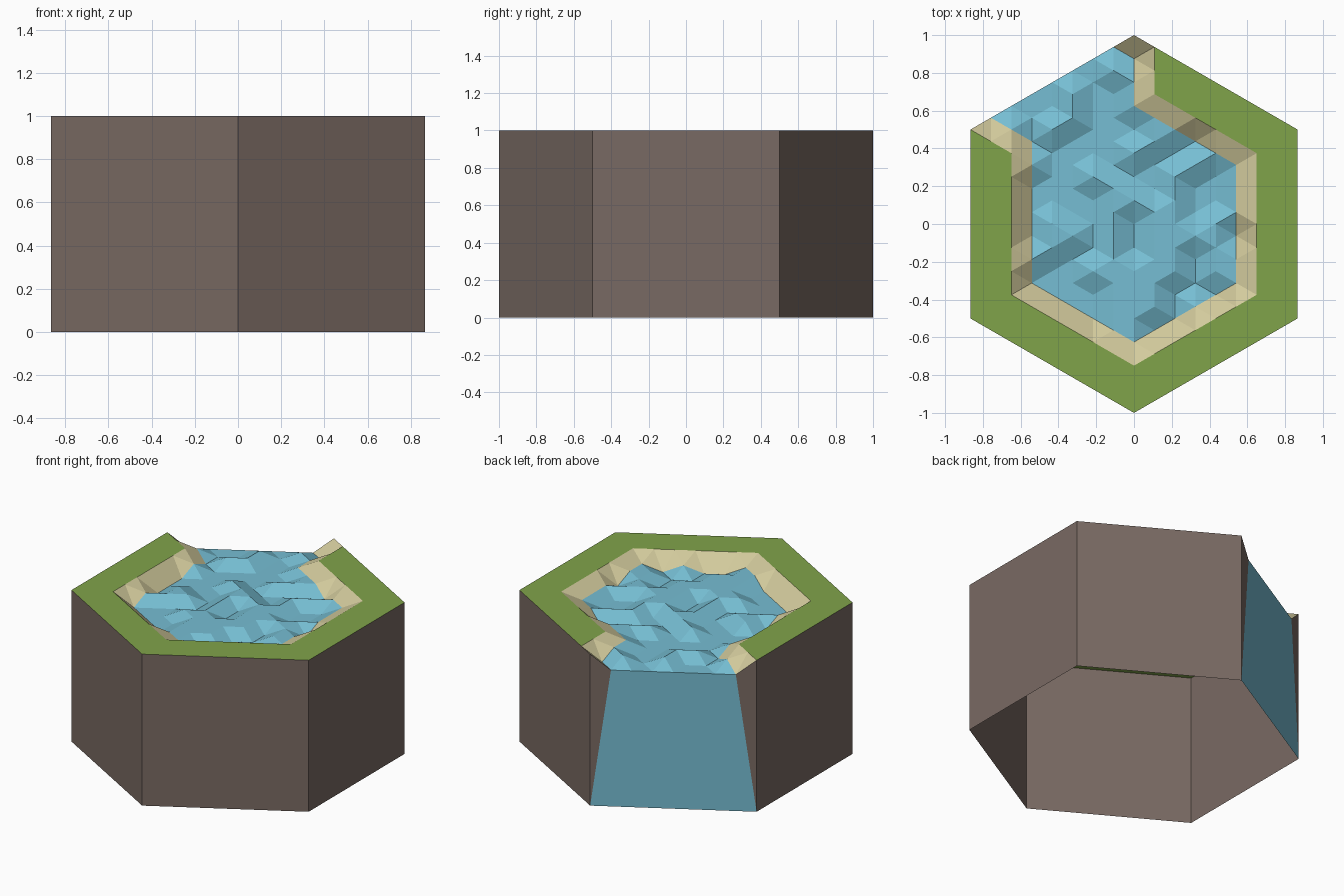
import bpy, math, random
from mathutils import Vector

if "Cube" in bpy.data.objects:
    bpy.data.objects.remove(bpy.data.objects["Cube"])

random.seed(7)
N = 8                                   # grid cells per hexagon side
STEP = math.sqrt(3) / 2 / N             # spacing between grid rows
WATER, WAVE, TOP = 0.90, 0.05, 1.0


def material(name, rgb):
    lin = [((c / 255 + 0.055) / 1.055) ** 2.4 for c in rgb]
    m = bpy.data.materials.new(name)
    m.diffuse_color = (*lin, 1)
    m.use_nodes = True
    m.node_tree.nodes["Principled BSDF"].inputs["Base Color"].default_value = m.diffuse_color
    return m


GRASS = material("grass green", (128, 163, 74))
SAND = material("sand", (211, 203, 157))
BLUE = material("water blue", (118, 190, 211))
EARTH = material("earth brown", (121, 106, 99))


def make_object(name, polys, mat):
    """Flat-shaded object from a list of polygons, sharing equal corners."""
    index, faces = {}, []
    for poly in polys:
        faces.append([index.setdefault(tuple(round(c, 5) for c in p), len(index)) for p in poly])
    mesh = bpy.data.meshes.new(name)
    mesh.from_pydata(list(index), [], faces)
    mesh.materials.append(mat)
    obj = bpy.data.objects.new(name, mesh)
    bpy.context.collection.objects.link(obj)


# Triangular grid: a = rows along 0 degrees, b = rows along 120 degrees
def is_low(a, b):
    ring = max(abs(a), abs(b), abs(a + b))
    channel = b >= 6 and a + b >= 1 and a <= 0 and (a, b) != (0, N)
    return ring <= 5 or channel


points = {}
for a in range(-N, N + 1):
    for b in range(-N, N + 1):
        if abs(a + b) > N:
            continue
        x = a * STEP
        y = (b * STEP + x / 2) / (math.sqrt(3) / 2)
        z = TOP
        if is_low(a, b):
            z = WATER if b == N else WATER + random.choice((0, WAVE))
        points[a, b] = (x, y, z)

# Sort the surface triangles into grass, sand bank and water
groups = {0: [], 1: [], 3: []}
for (a, b) in points:
    for tri in (((a, b), (a + 1, b), (a, b + 1)),
                ((a + 1, b), (a + 1, b - 1), (a, b))):
        if all(k in points for k in tri):
            low = sum(is_low(*k) for k in tri)
            p = [Vector(points[k]) for k in tri]
            if (p[1] - p[0]).cross(p[2] - p[0]).z < 0:
                p.reverse()
            groups[low if low in (0, 3) else 1].append(p)
make_object("grass_rim", groups[0], GRASS)
make_object("sand_bank", groups[1], SAND)
make_object("water_surface", groups[3], BLUE)

# Earth walls: five full sides, open underneath
corners = [(math.cos(math.radians(30 + 60 * i)), math.sin(math.radians(30 + 60 * i)))
           for i in range(6)]
walls = []
for i in range(6):
    (x0, y0), (x1, y1) = corners[i], corners[(i + 1) % 6]
    if i != 1:
        walls.append([(x0, y0, 0), (x1, y1, 0), (x1, y1, TOP), (x0, y0, TOP)])
    else:
        # River side: earth triangles beside the water wall
        r, l = points[-1, N], points[1 - N, N]
        walls.append([(x0, y0, 0), r, (x0, y0, TOP)])
        walls.append([(x1, y1, 0), (x1, y1, TOP), l])
        make_object("water_side", [[(x0, y0, 0), (x1, y1, 0), l, r]], BLUE)
make_object("earth_walls", walls, EARTH)
